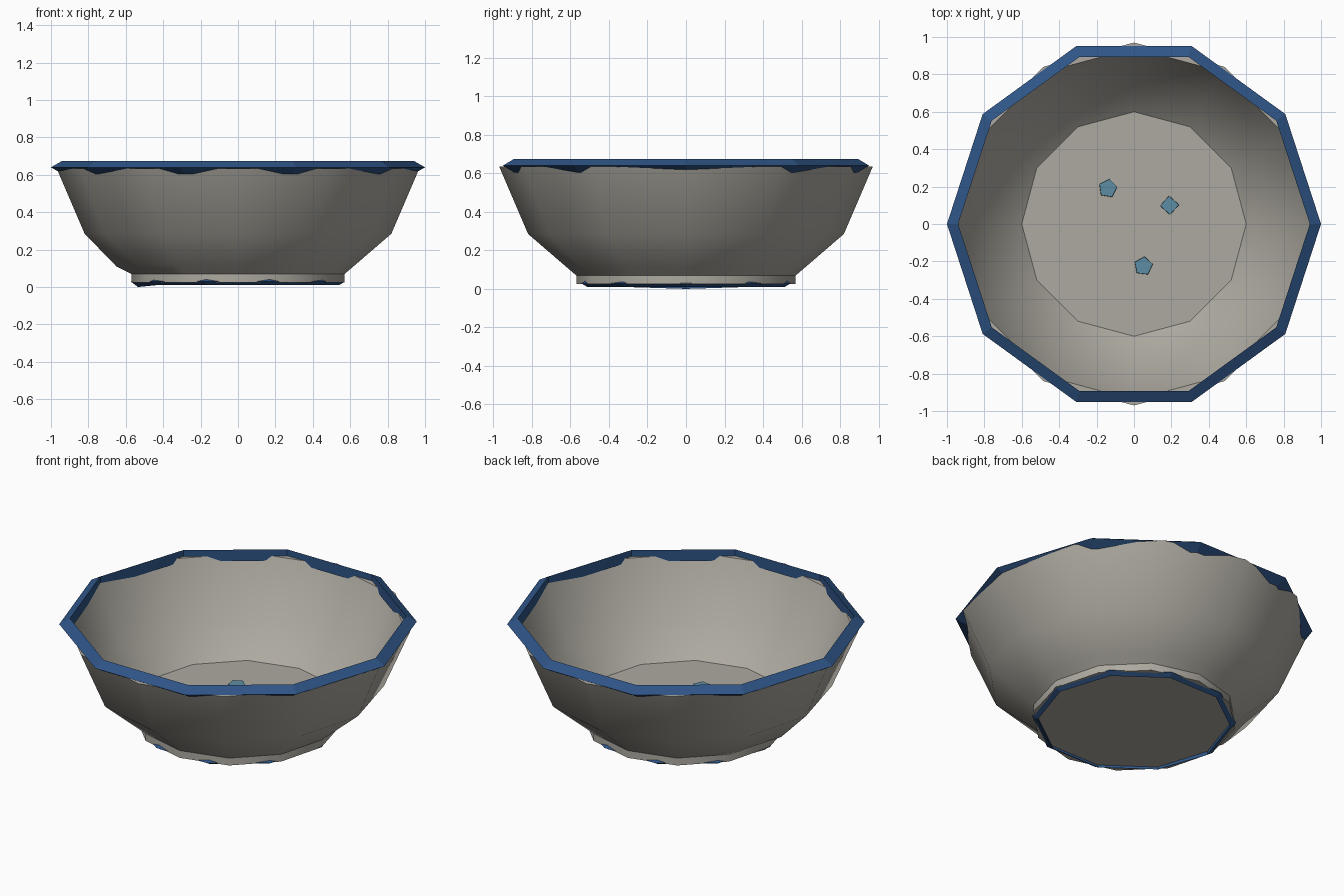
import bpy, bmesh, math
from mathutils import Matrix

if "Cube" in bpy.data.objects:
    bpy.data.objects.remove(bpy.data.objects["Cube"])


def material(name, rgb):
    m = bpy.data.materials.new(name)
    m.diffuse_color = (*rgb, 1)
    m.use_nodes = True
    m.node_tree.nodes["Principled BSDF"].inputs["Base Color"].default_value = m.diffuse_color
    return m


CREAM = material("cream_glaze", (0.42, 0.40, 0.355))
BLUE = material("blue_trim", (0.028, 0.09, 0.24))
TEAL = material("teal_chips", (0.11, 0.27, 0.37))


def finish(name, bm, mat, smooth=False):
    bmesh.ops.recalc_face_normals(bm, faces=bm.faces)
    me = bpy.data.meshes.new(name)
    bm.to_mesh(me)
    bm.free()
    me.materials.append(mat)
    ob = bpy.data.objects.new(name, me)
    bpy.context.collection.objects.link(ob)
    if smooth:
        bpy.ops.object.select_all(action='DESELECT')
        ob.select_set(True)
        bpy.context.view_layer.objects.active = ob
        bpy.ops.object.shade_smooth_by_angle(angle=math.radians(35))
    return ob


def lathe(profile, sides, closed=False):
    """Turn a (radius, z) profile round z; open profiles get end caps."""
    bm = bmesh.new()
    rings = []
    for r, z in profile:
        angles = [2 * math.pi * i / sides for i in range(sides)]
        rings.append([bm.verts.new((r * math.cos(a), r * math.sin(a), z)) for a in angles])
    pairs = list(zip(rings, rings[1:]))
    if closed:
        pairs.append((rings[-1], rings[0]))
    else:
        bm.faces.new(rings[0])
        bm.faces.new(rings[-1])
    for a, b in pairs:
        for i in range(sides):
            j = (i + 1) % sides
            bm.faces.new((a[i], a[j], b[j], b[i]))
    return bm, rings


def trim_ring(R, r, z):
    """Ten-sided ring with a triangular section pointing outward."""
    section = [(R + r * math.cos(a), z + r * math.sin(a))
               for a in (0, 2 * math.pi / 3, 4 * math.pi / 3)]
    return lathe(section, 10, closed=True)


# Bowl wall with inner floor; one lower corner bulges on the left
bm, rings = lathe([(0.57, 0.07), (0.617, 0.11), (0.82, 0.285), (0.97, 0.635),
                   (0.94, 0.635), (0.79, 0.295), (0.60, 0.13)], 12)
rings[1][6].co.x = -0.65
finish("bowl", bm, CREAM, True)

# Foot under the bowl
bm, _ = lathe([(0.57, 0.025), (0.57, 0.075)], 12)
finish("foot", bm, CREAM, True)

# Blue trims on rim and foot
bm, _ = trim_ring(0.96, 0.04, 0.64)
finish("rim_trim", bm, BLUE)
bm, rings = trim_ring(0.55, 0.022, 0.029)
rings[2][5].co = (-0.535, 0, 0)
finish("foot_trim", bm, BLUE)

# Small painted chips on the floor
for i, (x, y, sides, turn) in enumerate([(-0.14, 0.19, 5, 0.15),
                                         (0.19, 0.10, 4, 0.05),
                                         (0.05, -0.225, 5, 1.45)]):
    bm, _ = lathe([(0.052, 0.12), (0.050, 0.156)], sides)
    bmesh.ops.transform(bm, verts=bm.verts, matrix=Matrix.Translation((x, y, 0)) @ Matrix.Rotation(turn, 4, 'Z'))
    finish(f"floor_chip_{i + 1}", bm, TEAL)
